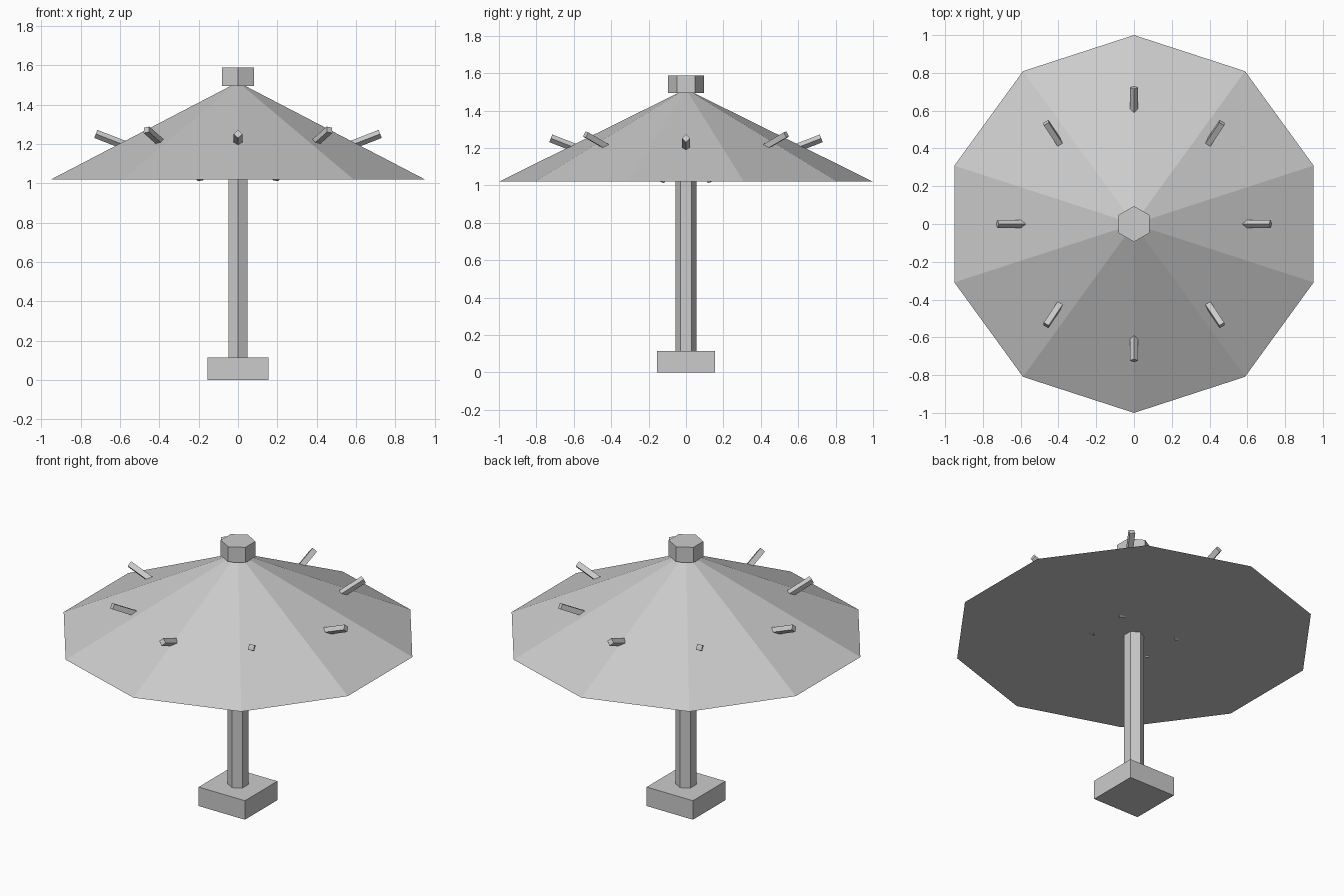
import bpy
from math import sin, cos, tau

if "Cube" in bpy.data.objects:
    bpy.data.objects.remove(bpy.data.objects["Cube"])


def prism(name, sides, r_bottom, r_top, z0, z1):
    """Upright flat-shaded prism or frustum with a corner on the y axis."""
    bpy.ops.mesh.primitive_cone_add(vertices=sides, radius1=r_bottom, radius2=r_top,
                                    depth=z1 - z0, location=(0, 0, (z0 + z1) / 2))
    bpy.context.object.name = name
    return bpy.context.object


# Square foot
bpy.ops.mesh.primitive_cube_add(size=1, location=(0, 0, 0.0575))
foot = bpy.context.object
foot.name = "foot_block"
foot.scale = (0.31, 0.31, 0.115)

# Pole, canopy and cap
prism("pole", 6, 0.057, 0.057, 0.1, 1.48)
prism("canopy", 10, 1.0, 0.04, 1.02, 1.495)
prism("cap", 6, 0.095, 0.095, 1.495, 1.588)

# Eight struts poking through the canopy, tilted outward about x and y
TILT, REACH = 1.2, 0.462
for i in range(8):
    a = i * tau / 8
    bpy.ops.mesh.primitive_cylinder_add(
        vertices=4, radius=0.022, depth=0.56,
        location=(REACH * cos(a), REACH * sin(a), 1.15),
        rotation=(-TILT * sin(a), TILT * cos(a), 0))
    bpy.context.object.name = f"strut_{i + 1}"
